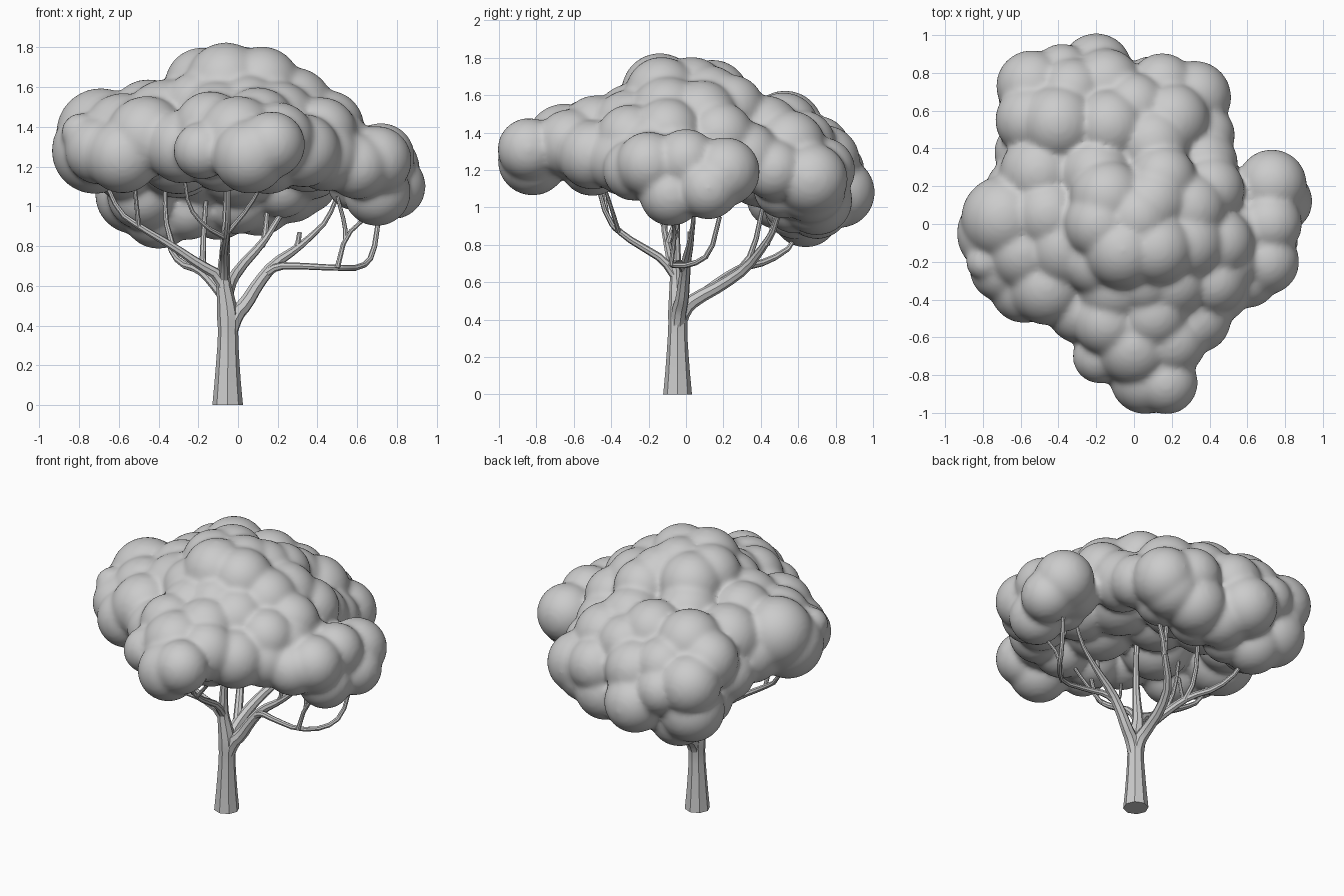
import bpy, bmesh
from mathutils import Matrix, Vector


def rounded(path):
    """Cut the corners of a path so that branches bend softly."""
    pts = [Vector(p) for p in path]
    out = [pts[0]]
    for a, b in zip(pts, pts[1:]):
        out += [a.lerp(b, .25), a.lerp(b, .75)]
    return out + [pts[-1]]


def tubes(name, paths):
    """Tapered eight-sided tubes; every path is a list of (x, y, z, radius)."""
    cu = bpy.data.curves.new(name, 'CURVE')
    cu.dimensions = '3D'
    cu.bevel_depth = 1.0
    cu.bevel_resolution = 2
    cu.use_fill_caps = True
    for path in paths:
        path = rounded(path)
        sp = cu.splines.new('POLY')
        sp.points.add(len(path) - 1)
        for p, (x, y, z, r) in zip(sp.points, path):
            p.co = (x, y, z, 1)
            p.radius = r
    ob = bpy.data.objects.new(name, cu)
    bpy.context.collection.objects.link(ob)
    bpy.ops.object.select_all(action='DESELECT')
    ob.select_set(True)
    bpy.context.view_layer.objects.active = ob
    bpy.ops.object.convert(target='MESH')
    bpy.ops.object.shade_smooth_by_angle(angle=0.6)
    bpy.context.object.name = name


# Trunk, running on into the upright middle stem
tubes("trunk", [[(-.052, -.045, 0, .077), (-.052, -.045, .15, .063), (-.05, -.045, .36, .049),
                 (-.05, -.04, .44, .056), (-.06, -.045, .53, .046), (-.075, -.05, .62, .036),
                 (-.07, -.055, .72, .028), (-.06, -.055, .9, .02), (-.05, -.03, 1.25, .014)]])

# Right limb with its long level branch
tubes("right_limb", [
    [(-.045, -.045, .36, .04), (-.01, -.035, .46, .042), (.04, -.02, .51, .037), (.1, -.01, .61, .032),
     (.18, 0, .71, .028), (.3, .02, .79, .02), (.38, .03, .86, .015), (.45, .04, .93, .012),
     (.52, .05, 1.1, .01)],
    [(.27, .01, .77, .018), (.3, .02, .8, .015), (.31, .02, .87, .012)],
    [(.14, -.01, .66, .022), (.2, -.03, .7, .02), (.3, -.06, .7, .017), (.5, -.08, .69, .015),
     (.62, .03, .69, .015), (.68, .13, .75, .014), (.71, .18, .95, .012)],
    [(.5, -.08, .69, .014), (.54, -.06, .85, .012), (.65, -.07, .95, .01)],
    [(.54, -.06, .83, .012), (.54, -.05, .9, .011), (.5, -.04, 1.05, .009)]])

# Back limb and its forks
tubes("back_limb", [
    [(-.05, -.045, .36, .04), (-.05, -.01, .46, .042), (-.06, .05, .51, .037), (-.05, .2, .59, .032),
     (0, .33, .68, .027), (.12, .43, .81, .02), (.18, .48, .9, .016), (.3, .52, 1.1, .011)],
    [(.12, .43, .8, .017), (.14, .46, .87, .015), (.15, .5, 1.05, .011)],
    [(-.06, .08, .53, .028), (-.13, .2, .62, .025), (-.19, .3, .68, .022), (-.29, .44, .71, .018),
     (-.35, .58, .8, .013), (-.38, .6, .95, .01)],
    [(-.17, .28, .66, .018), (-.18, .36, .76, .015), (-.16, .42, 1.05, .011)]])

# Left limb, front branch and twigs
tubes("left_limb", [
    [(-.06, -.045, .52, .036), (-.09, -.055, .65, .03), (-.2, -.08, .71, .025), (-.33, -.1, .8, .02),
     (-.5, -.12, .9, .016), (-.6, -.1, .97, .013), (-.68, -.08, 1.15, .01)],
    [(-.33, -.1, .8, .016), (-.37, -.05, .95, .012), (-.36, 0, 1.2, .01)],
    [(-.5, -.12, .9, .013), (-.53, -.22, 1.2, .01)],
    [(-.07, -.05, .62, .026), (-.07, -.12, .72, .022), (-.07, -.22, .78, .02), (-.06, -.32, .84, .018),
     (-.05, -.42, .93, .014), (-.05, -.48, 1.15, .011)],
    [(-.06, -.32, .84, .014), (-.17, -.4, .9, .012), (-.25, -.43, 1.0, .01), (-.27, -.44, 1.15, .009)],
    [(-.05, -.36, .87, .013), (.06, -.4, 1.0, .011), (.14, -.45, 1.15, .009)]])

# Foliage: overlapping puffs (x, y, z, radius), grouped by region
top = [(-.06, -.14, 1.62, .205), (-.18, .0, 1.61, .19), (-.14, .14, 1.59, .2), (.12, -.13, 1.61, .195),
       (.28, -.1, 1.5, .2), (.15, .24, 1.53, .18), (.29, .08, 1.48, .2), (.05, -.3, 1.48, .18),
       (.02, .03, 1.61, .195), (0, 0, 1.42, .28), (-.2, -.2, 1.5, .18), (.1, .12, 1.57, .19)]
left = [(-.69, .03, 1.37, .225), (-.72, -.05, 1.28, .218), (-.79, -.2, 1.37, .1), (-.7, -.24, 1.28, .17),
        (-.58, -.34, 1.25, .185), (-.46, -.33, 1.35, .205), (-.45, .05, 1.44, .2), (-.5, .27, 1.38, .21),
        (-.36, -.12, 1.42, .22), (-.6, .17, 1.27, .19), (-.58, -.15, 1.37, .2)]
right = [(.7, -.2, 1.23, .175), (.72, 0, 1.25, .17), (.78, .12, 1.1, .165), (.7, -.08, 1.07, .17),
         (.73, .21, 1.19, .185), (.6, -.28, 1.2, .165), (.55, -.05, 1.25, .18), (.6, .14, 1.17, .16),
         (.45, -.1, 1.4, .185), (.42, -.3, 1.37, .18), (.5, -.2, 1.33, .16), (.4, .18, 1.38, .185),
         (.58, .04, 1.11, .13)]
front = [(.17, -.84, 1.31, .168), (.06, -.82, 1.25, .187), (-.18, -.7, 1.28, .145), (0, -.65, 1.35, .205),
         (.2, -.62, 1.34, .185), (-.14, -.52, 1.4, .18), (.1, -.48, 1.41, .19), (.33, -.5, 1.28, .185),
         (-.28, -.45, 1.3, .185), (.15, -.5, 1.24, .18), (-.08, -.5, 1.25, .18), (-.1, -.33, 1.43, .2),
         (.2, -.3, 1.43, .2), (.44, -.35, 1.25, .175)]
back = [(-.4, .64, .97, .185), (-.52, .68, 1.06, .2), (-.2, .82, 1.08, .19), (-.1, .7, 1.01, .18),
        (.1, .7, 1.04, .19), (.26, .67, 1.1, .185), (-.54, .73, 1.25, .19), (-.38, .8, 1.2, .155),
        (-.15, .74, 1.25, .19), (.15, .73, 1.2, .175), (.32, .67, 1.15, .195), (.37, .47, 1.2, .165),
        (-.55, .55, 1.35, .185), (-.4, .53, 1.42, .205), (-.13, .52, 1.42, .195), (.2, .55, 1.32, .2),
        (.1, .42, 1.4, .2), (-.2, .26, 1.46, .2), (-.57, .38, 1.2, .17), (.36, .32, 1.27, .19),
        (-.33, .7, 1.31, .18), (0, .62, 1.34, .18)]
under = [(.22, .52, 1.1, .16), (-.25, .58, .99, .16), (0, .58, 1.03, .17), (-.48, .5, 1.06, .18),
         (-.1, .1, 1.32, .24), (.2, .1, 1.32, .24), (-.3, -.15, 1.28, .22), (.1, -.2, 1.3, .23),
         (-.3, .3, 1.25, .21), (0, .4, 1.22, .22), (.35, -.1, 1.27, .2), (-.2, .5, 1.22, .22),
         (-.35, .42, 1.36, .19)]

bm = bmesh.new()
for group in (top, left, right, front, back, under):
    for x, y, z, r in group:
        bmesh.ops.create_icosphere(bm, subdivisions=4, radius=r, matrix=Matrix.Translation((x, y, z)))
me = bpy.data.meshes.new("foliage")
bm.to_mesh(me)
bm.free()
foliage = bpy.data.objects.new("foliage", me)
bpy.context.collection.objects.link(foliage)

# Fuse the puffs into one skin and soften the creases
fuse = foliage.modifiers.new("fuse", 'REMESH')
fuse.mode = 'VOXEL'
fuse.voxel_size = .016
fuse.use_smooth_shade = True
soft = foliage.modifiers.new("soften", 'SMOOTH')
soft.factor = .5
soft.iterations = 12
